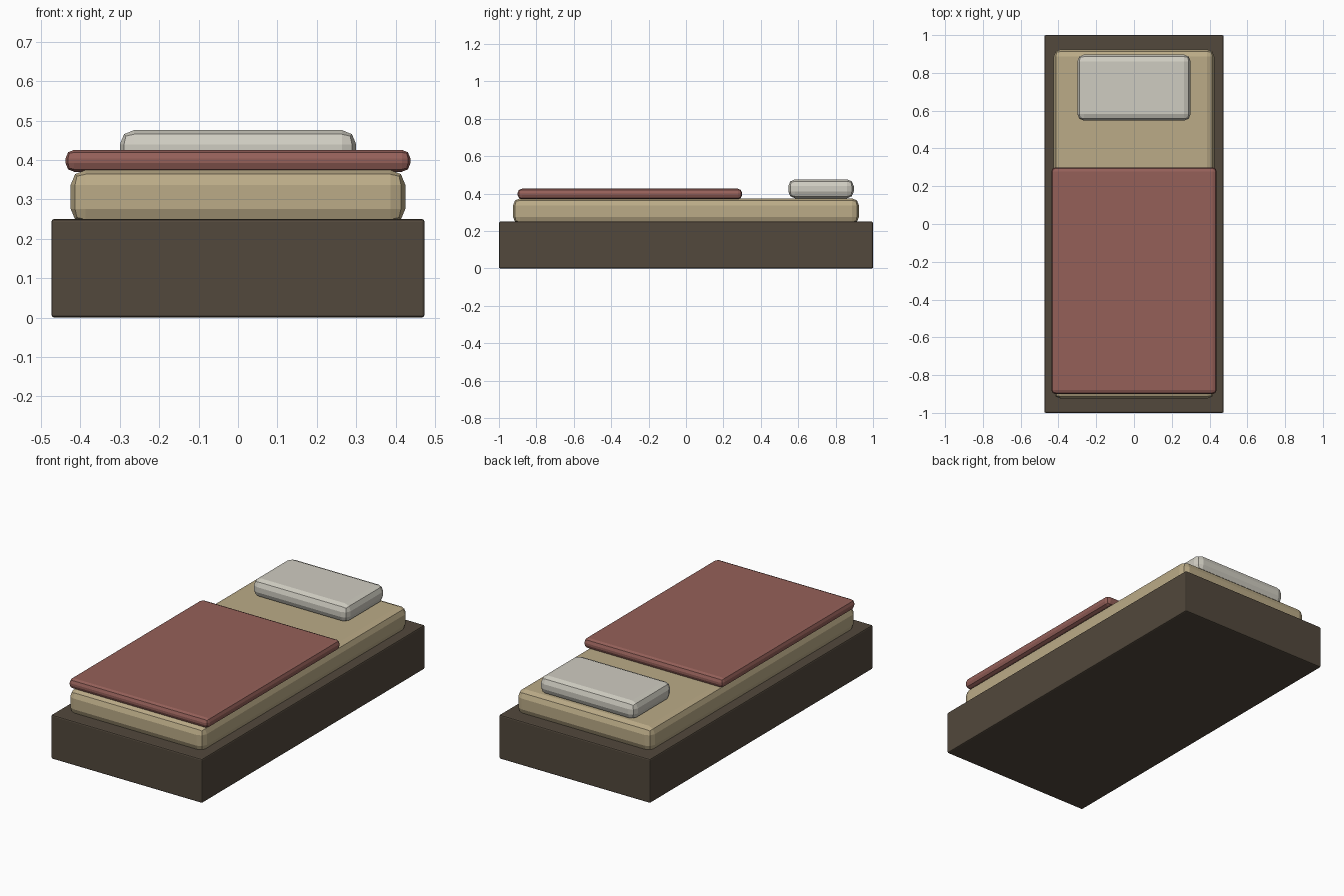
import bpy
import bmesh

cube = bpy.data.objects.get("Cube")
if cube:
    bpy.data.objects.remove(cube, do_unlink=True)


def material(name, srgb):
    color = [((c / 255 + 0.055) / 1.055) ** 2.4 for c in srgb] + [1.0]
    mat = bpy.data.materials.new(name)
    mat.use_nodes = True
    mat.diffuse_color = color
    bsdf = next(n for n in mat.node_tree.nodes if n.type == 'BSDF_PRINCIPLED')
    bsdf.inputs["Base Color"].default_value = color
    return mat


def rounded_box(name, x, y, z, bevel, segments, mat):
    """Box spanning the given (low, high) ranges, with bevelled edges."""
    bm = bmesh.new()
    bmesh.ops.create_cube(bm, size=1)
    for v in bm.verts:
        v.co = [r[0] if c < 0 else r[1] for c, r in zip(v.co, (x, y, z))]
    mesh = bpy.data.meshes.new(name)
    bm.to_mesh(mesh)
    bm.free()
    mesh.materials.append(mat)
    obj = bpy.data.objects.new(name, mesh)
    bpy.context.collection.objects.link(obj)
    mod = obj.modifiers.new("soft_edges", 'BEVEL')
    mod.width = bevel
    mod.segments = segments
    mod.limit_method = 'NONE'
    return obj


wood = material("dark_wood", (82, 72, 60))
tan = material("tan_fabric", (187, 171, 135))
red = material("dusty_red_fabric", (149, 96, 89))
white = material("off_white_fabric", (207, 204, 193))

# Solid bed base
rounded_box("bed_base", (-0.474, 0.474), (-1, 1), (0, 0.25), 0.007, 2, wood)

# Mattress, sunk slightly into the base
rounded_box("mattress", (-0.425, 0.425), (-0.925, 0.925), (0.238, 0.375), 0.038, 2, tan)

# Blanket over the foot end
rounded_box("blanket", (-0.438, 0.438), (-0.9, 0.3), (0.37, 0.426), 0.022, 2, red)

# Pillow at the head end
rounded_box("pillow", (-0.3, 0.3), (0.547, 0.897), (0.375, 0.476), 0.036, 2, white)
